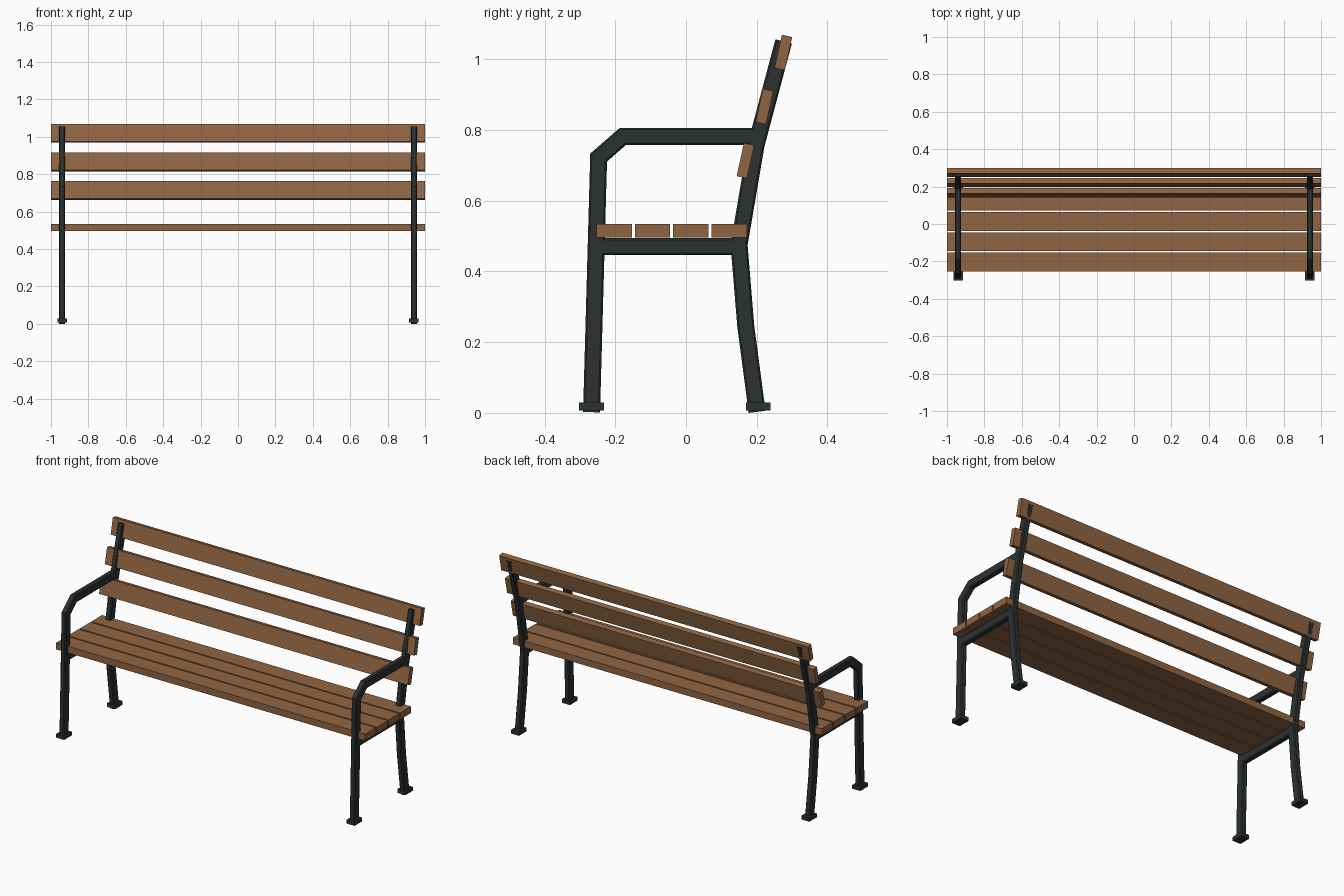
import bpy, bmesh
from math import radians
from mathutils import Vector, Matrix

if "Cube" in bpy.data.objects:
    bpy.data.objects.remove(bpy.data.objects["Cube"])


def material(name, color):
    m = bpy.data.materials.new(name)
    m.diffuse_color = color
    m.use_nodes = True
    m.node_tree.nodes["Principled BSDF"].inputs["Base Color"].default_value = m.diffuse_color
    return m


WOOD = material("wood", (0.28, 0.13, 0.055, 1))
IRON = material("dark_iron", (0.025, 0.032, 0.031, 1))
FRAME_X = 0.94


def add_object(name, bm, mat, mirror=False):
    bmesh.ops.recalc_face_normals(bm, faces=bm.faces)
    mesh = bpy.data.meshes.new(name)
    bm.to_mesh(mesh)
    bm.free()
    mesh.materials.append(mat)
    ob = bpy.data.objects.new(name, mesh)
    bpy.context.collection.objects.link(ob)
    if mirror:
        ob.modifiers.new("mirror", 'MIRROR').use_axis[0] = True
    return ob


def box(name, size, center, mat, tilt=0.0, mirror=False):
    bm = bmesh.new()
    bmesh.ops.create_cube(bm, size=1, matrix=Matrix.Diagonal((*size, 1)))
    ob = add_object(name, bm, mat, mirror)
    bmx = Matrix.Translation(center) @ Matrix.Rotation(tilt, 4, 'X')
    ob.data.transform(bmx)
    return ob


def bar(name, path, depth=0.048, width=0.032, chamfer=0.005):
    """Sweep a chamfered rectangle along a mitred path in the YZ plane."""
    a, b, c = width / 2, depth / 2, chamfer
    section = [(a, b - c), (a - c, b), (c - a, b), (-a, b - c),
               (-a, c - b), (c - a, -b), (a - c, -b), (a, c - b)]
    pts = [Vector(p) for p in path]
    dirs = [(q - p).normalized() for p, q in zip(pts, pts[1:])]
    bm = bmesh.new()
    rings = []
    for i, p in enumerate(pts):
        d0, d1 = dirs[max(i - 1, 0)], dirs[min(i, len(dirs) - 1)]
        t = (d0 + d1).normalized()
        n = Vector((-t.y, t.x)) / t.dot(d1)
        rings.append([bm.verts.new((FRAME_X + u, p.x + n.x * v, p.y + n.y * v))
                      for u, v in section])
    for r, s in zip(rings, rings[1:]):
        for k in range(8):
            j = (k + 1) % 8
            bm.faces.new((r[k], r[j], s[j], s[k]))
    bm.faces.new(rings[0])
    bm.faces.new(rings[-1])
    return add_object(name, bm, IRON, mirror=True)


# Iron side frames, mirrored left and right
bar("front_leg_and_armrest",
    [(-0.267, 0.002), (-0.247, 0.722), (-0.178, 0.782), (0.2, 0.782)])
bar("back_leg_and_post",
    [(0.201, 0.003), (0.169, 0.245), (0.15, 0.475), (0.198, 0.757), (0.276, 1.05)])
bar("seat_rail", [(-0.25, 0.47), (0.15, 0.47)])

# Foot pads
for name, y in (("front_foot", -0.267), ("back_foot", 0.204)):
    box(name, (0.052, 0.07, 0.022), (FRAME_X, y, 0.018), IRON, mirror=True)

# Seat slats
for i in range(4):
    box(f"seat_slat_{i + 1}", (2, 0.1, 0.039), (0, -0.203 + i * 0.1083, 0.515), WOOD)

# Back slats, leaning backwards
for i in range(3):
    box(f"back_slat_{i + 1}", (2, 0.096, 0.03),
        (0, 0.168 + i * 0.0537, 0.713 + i * 0.153), WOOD, tilt=radians(90 - 12.5))
